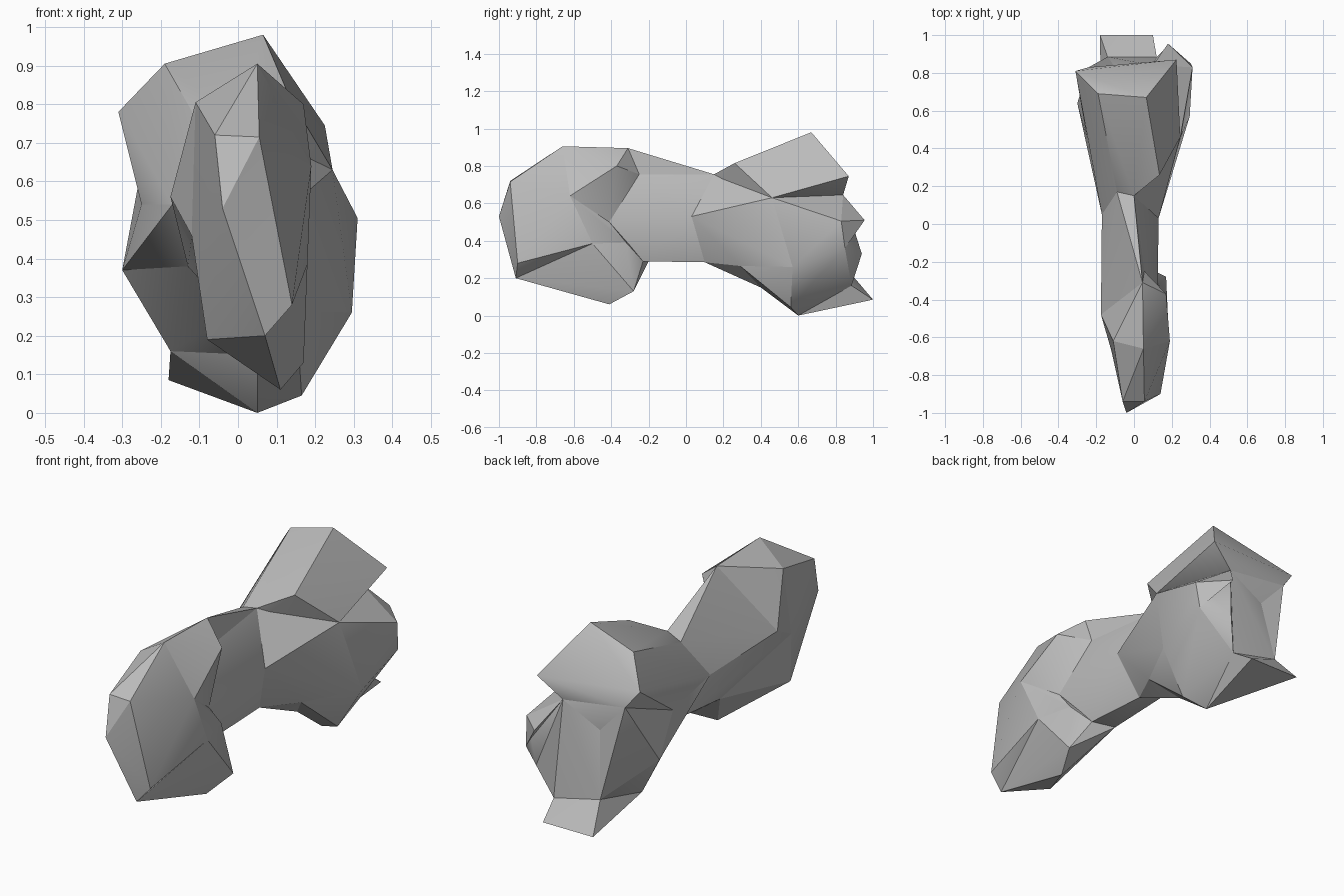
import bpy, bmesh, math
from mathutils import Vector

if "Cube" in bpy.data.objects:
    bpy.data.objects.remove(bpy.data.objects["Cube"], do_unlink=True)

stone = bpy.data.materials.new("stone grey")
stone.use_nodes = True
colour = (0.5, 0.5, 0.5, 1)
stone.diffuse_color = colour
stone.node_tree.nodes["Principled BSDF"].inputs["Base Color"].default_value = colour

# Corner points of the front knob, in hundredths of a unit
head = dict(
    nose=(-4, -100, 53), brow_right=(-6, -94, 72), brow_left=(5.5, -94, 71.5),
    jaw_left=(14, -90, 28), lip_left=(7, -91, 20), lip_right=(-8, -72, 19),
    crown_front=(5, -66, 90.5), crown_back=(4.5, -31, 89.5), temple=(17, -37, 80),
    cheek_left=(19, -62, 64), cheek_right=(-11, -62, 80.5), throat_right=(-12, -67, 46),
    cheek_low=(18, -50, 38.5), chin=(11, -41, 6), chin_back=(17, -28, 13),
)

# Corner points of the narrow middle
waist = dict(
    nape_left=(5.5, -25, 75.5), neck_left=(12.5, -41, 50), neck_right=(-17.5, -48, 56),
    throat_left=(13, -32, 39), under_left=(7, -23, 29), under_right=(-5, -20, 29),
    side_left=(13, 3, 53), side_right=(-17, 5, 54), saddle=(0, 15, 75.5),
    saddle_right=(-9, 17, 73), keel_left=(5, 10, 28.5), keel_right=(-13, 20, 38),
    keel_back=(15, 29, 26.5),
)

# Corner points of the rear knob with its raised crest
rear = dict(
    crest_front=(13.5, 26, 81.5), crest_right=(-19, 69, 90.5), crest_top=(6.5, 67, 98),
    crest_left=(22.5, 87, 74.5), crest_corner=(-31, 81, 78), crest_foot=(10, 84, 64.5),
    crest_under=(-24, 83, 69), hip_left=(24.5, 46, 63), hip_right=(-25, 46, 54),
    flank_right=(-30, 64, 37), flank_left=(29.5, 57, 26), low_right=(-17.5, 60, 16),
    base_left=(16.5, 56, 4.5), base=(5, 60, 0), belly=(5, 40, 15),
    back_right=(-10, 83, 54), tail_right=(-14, 88.5, 22), tail_left=(12, 88.5, 16),
    ear_side=(31, 83, 50.5), ear_tip=(18, 95.5, 51), spur_side=(30, 85, 36),
    spur_tip=(18, 94, 33), fin_right=(-18, 100, 8.5), fin_left=(10, 100, 8.5),
)

points = {**head, **waist, **rear}


def faceted_part(name, corners):
    """Wrap a faceted skin around the named corner points."""
    bm = bmesh.new()
    for corner in corners.split():
        bm.verts.new(Vector(points[corner]) / 100)
    bmesh.ops.convex_hull(bm, input=bm.verts[:])
    loose = [v for v in bm.verts if not v.link_faces]
    bmesh.ops.delete(bm, geom=loose, context="VERTS")
    bmesh.ops.recalc_face_normals(bm, faces=bm.faces[:])
    mesh = bpy.data.meshes.new(name)
    bm.to_mesh(mesh)
    bm.free()
    mesh.materials.append(stone)
    part = bpy.data.objects.new(name, mesh)
    bpy.context.collection.objects.link(part)
    bpy.ops.object.select_all(action="DESELECT")
    part.select_set(True)
    bpy.context.view_layer.objects.active = part
    bpy.ops.object.shade_smooth_by_angle(angle=math.radians(32))


# Front knob: face, back of the head, throat and lower jaw
faceted_part("front_knob_face", """nose brow_right brow_left jaw_left lip_left lip_right
    crown_front cheek_left cheek_right throat_right cheek_low""")
faceted_part("front_knob_back", """crown_front crown_back temple nape_left cheek_left
    cheek_right neck_left neck_right throat_right""")
faceted_part("throat", """cheek_left cheek_low neck_left neck_right throat_right
    throat_left under_left under_right""")
faceted_part("lower_jaw", """lip_left lip_right cheek_low chin chin_back throat_right
    throat_left neck_left under_left under_right""")

# Middle: sloping nape, narrow shaft, and the flare toward the rear
faceted_part("nape", "crown_back nape_left neck_right side_right saddle saddle_right")
faceted_part("shaft", """nape_left neck_left neck_right throat_right under_left
    under_right side_left side_right saddle saddle_right keel_left keel_right""")
faceted_part("shaft_flare", """side_left side_right saddle saddle_right keel_left
    keel_right keel_back hip_left hip_right flank_left flank_right""")

# Rear knob: belly, body and right flank
faceted_part("rear_belly", """keel_left keel_right keel_back belly low_right
    flank_left flank_right""")
faceted_part("rear_knob", """hip_left hip_right flank_left flank_right low_right keel_back
    belly base base_left back_right tail_right tail_left ear_side spur_side crest_foot""")
faceted_part("rear_flank", """crest_under hip_right flank_right low_right back_right
    tail_right""")

# Raised crest, rear spurs and tail fin
faceted_part("raised_crest", """saddle saddle_right crest_front crest_right crest_top
    crest_left crest_corner crest_foot crest_under hip_left hip_right side_right""")
faceted_part("crest_back", "crest_corner crest_right crest_foot crest_under back_right")
faceted_part("upper_spur", "ear_side ear_tip crest_foot spur_side")
faceted_part("lower_spur", "ear_side spur_side spur_tip crest_foot tail_left flank_left")
faceted_part("tail_fin", "tail_right tail_left fin_right fin_left base low_right")
